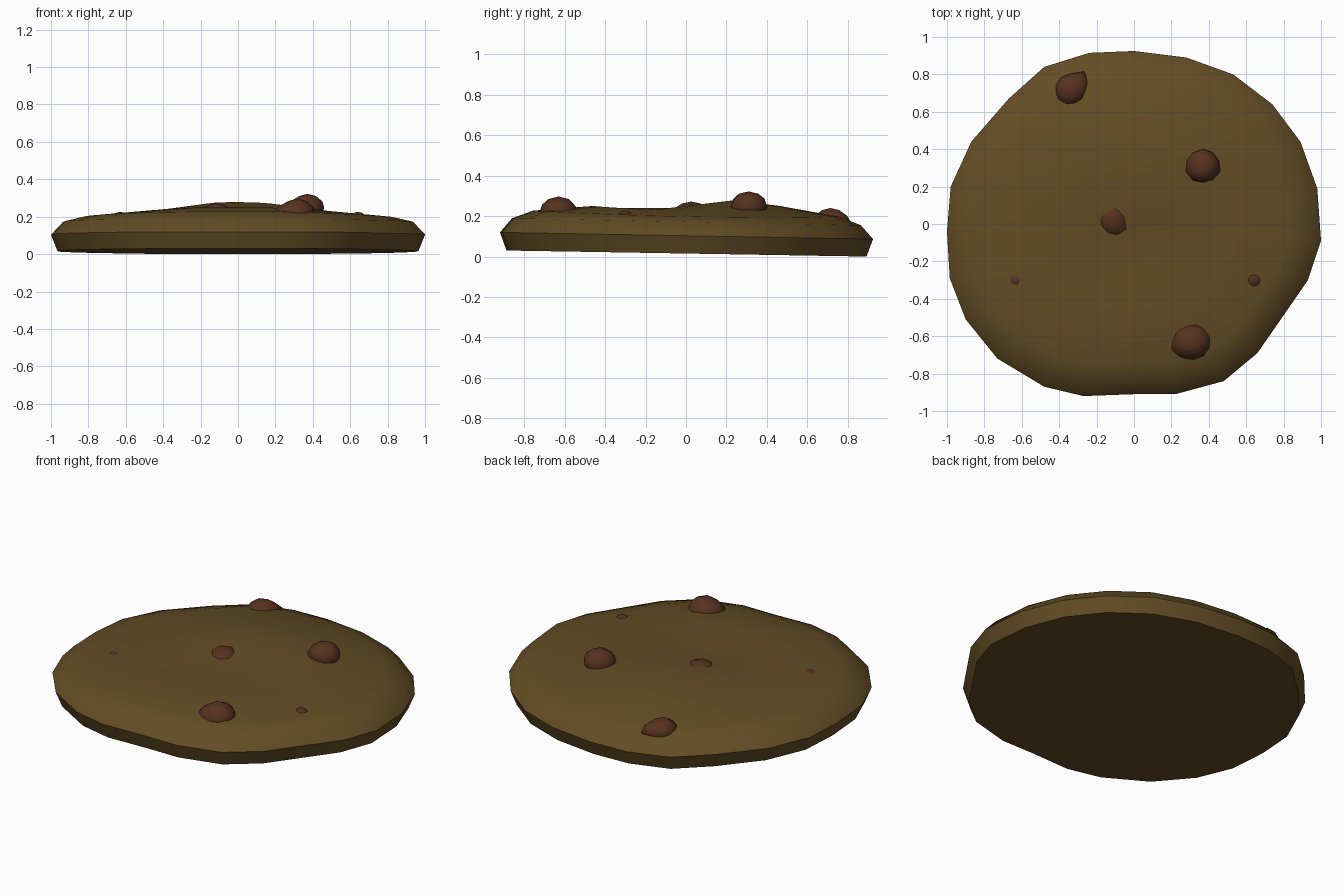
import bpy, bmesh, math, random
from mathutils import Vector

if "Cube" in bpy.data.objects:
    bpy.data.objects.remove(bpy.data.objects["Cube"])

random.seed(4)

def material(name, color):
    m = bpy.data.materials.new(name)
    m.diffuse_color = (*color, 1)
    m.use_nodes = True
    m.node_tree.nodes["Principled BSDF"].inputs["Base Color"].default_value = m.diffuse_color
    return m

def finish(bm, name, mat, angle):
    bmesh.ops.recalc_face_normals(bm, faces=bm.faces[:])
    me = bpy.data.meshes.new(name)
    bm.to_mesh(me)
    bm.free()
    ob = bpy.data.objects.new(name, me)
    bpy.context.collection.objects.link(ob)
    me.materials.append(mat)
    bpy.ops.object.select_all(action='DESELECT')
    ob.select_set(True)
    bpy.context.view_layer.objects.active = ob
    bpy.ops.object.shade_smooth_by_angle(angle=math.radians(angle))
    return ob

dough = material("baked_dough", (0.125, 0.073, 0.018))
chocolate = material("chocolate", (0.095, 0.032, 0.014))

# Uneven round outline of the biscuit, seen from above
outline = [(1.0, -.09), (.98, .19), (.89, .44), (.74, .64), (.53, .80), (.28, .89),
           (0, .925), (-.24, .915), (-.48, .84), (-.67, .67), (-.87, .44), (-.98, .2),
           (-1.0, -.04), (-.985, -.29), (-.9, -.51), (-.73, -.72), (-.48, -.87),
           (-.27, -.92), (0, -.91), (.22, -.91), (.48, -.84), (.66, -.69), (.93, -.3)]

# Rings from base to crown: scale, height, tilt along y, curvature along y
rings = [(.965, .015, -.0168, 0), (1.0, .103, -.018, 0), (.935, .172, -.02, 0),
         (.82, .198, -.02, .025), (.5, .229, 0, .10), (.25, .25, .12, 0)]

bm = bmesh.new()
loops = [[bm.verts.new((x * s, y * s, z + t * y * s + c * (y * s) ** 2)) for x, y in outline]
         for s, z, t, c in rings]
n = len(outline)
for a, b in zip(loops, loops[1:]):
    for i in range(n):
        j = (i + 1) % n
        bm.faces.new((a[i], a[j], b[j], b[i]))
bm.faces.new(loops[0][::-1])
crown = bm.verts.new((0, 0, .243))
for i in range(n):
    bm.faces.new((loops[-1][i], loops[-1][(i + 1) % n], crown))
finish(bm, "cookie_base", dough, 40)

# Chocolate chips: x, y, radius, top height, half height, angle of corner, corner pull
chips = [(-.34, .715, .085, .24, .07, 45, .5),
         (.37, .31, .092, .322, .075, 200, .05),
         (-.115, .025, .09, .272, .065, -50, .35),
         (-.63, -.3, .05, .226, .035, 0, .0),
         (.64, -.3, .04, .226, .03, 0, .0),
         (.315, -.63, .098, .297, .085, 190, .4)]
for k, (x, y, r, top, h, ang, pull) in enumerate(chips, 1):
    bm = bmesh.new()
    bmesh.ops.create_icosphere(bm, subdivisions=2, radius=1)
    d = Vector((math.cos(math.radians(ang)), math.sin(math.radians(ang)), 0))
    for v in bm.verts:
        f = 1 + pull * max(0, v.co.dot(d)) ** 5 + random.uniform(-.05, .05)
        v.co = (x + v.co.x * r * f, y + v.co.y * r * f, top - h + v.co.z * h)
    finish(bm, f"chocolate_chip_{k}", chocolate, 45)
